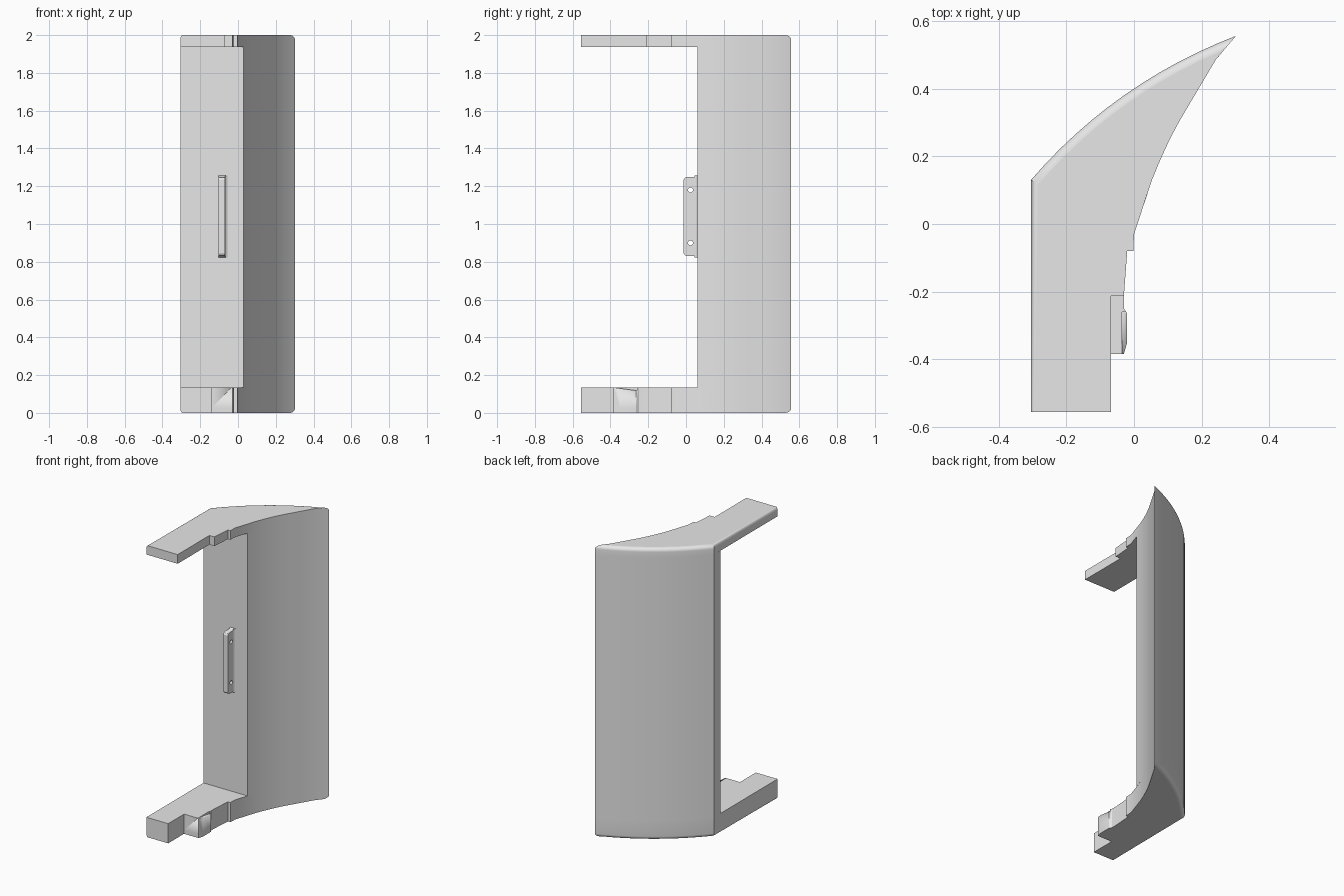
import bpy, bmesh
from math import sin, cos, pi, radians

cube = bpy.data.objects.get("Cube")
if cube:
    bpy.data.objects.remove(cube, do_unlink=True)

grey = bpy.data.materials.new("light_grey")
grey.use_nodes = True
grey.diffuse_color = (0.8, 0.8, 0.8, 1)
grey.node_tree.nodes["Principled BSDF"].inputs["Base Color"].default_value = (0.8, 0.8, 0.8, 1)


def loft(name, layers):
    """Closed solid skinned through matching rings of points."""
    bm = bmesh.new()
    rings = [[bm.verts.new(p) for p in ring] for ring in layers]
    n = len(rings[0])
    for a, b in zip(rings, rings[1:]):
        for i in range(n):
            j = (i + 1) % n
            bm.faces.new((a[i], a[j], b[j], b[i]))
    bm.faces.new(rings[0])
    bm.faces.new(rings[-1])
    bmesh.ops.recalc_face_normals(bm, faces=bm.faces)
    mesh = bpy.data.meshes.new(name)
    bm.to_mesh(mesh)
    bm.free()
    mesh.materials.append(grey)
    obj = bpy.data.objects.new(name, mesh)
    bpy.context.collection.objects.link(obj)
    bpy.ops.object.select_all(action='DESELECT')
    obj.select_set(True)
    bpy.context.view_layer.objects.active = obj
    bpy.ops.object.shade_smooth_by_angle(angle=radians(30))
    for face in mesh.polygons:            # keep the end caps flat
        if len(face.vertices) > 4:
            face.use_smooth = False
    return obj


def along_x(outline, x0, x1):
    return [[(x, y, z) for y, z in outline] for x in (x0, x1)]


def cut(obj, cutter):
    cutter.hide_render = True
    cutter.hide_viewport = True
    cutter.display_type = 'WIRE'
    mod = obj.modifiers.new("cut", 'BOOLEAN')
    mod.operation = 'DIFFERENCE'
    mod.solver = 'EXACT'
    mod.object = cutter


# Shared plan outline: hollow right side, pointed tip, bowed back
LEFT, FRONT = -0.305, -0.557
TIP = (0.302, 0.557)
INNER = [(0.053, 0.13), (0.077, 0.188), (0.104, 0.247), (0.133, 0.302),
         (0.163, 0.353), (0.195, 0.407), (0.242, 0.486)]
CENTRE, RADIUS, STEPS = (0.832, -0.843), 1.4965, 12


def back_arc(d=0.0):
    """Back edge from tip to left corner, drawn in by d."""
    pts = [(TIP[0] - 1.16 * d, TIP[1] - 1.37 * d)]
    for i in range(1, STEPS + 1):
        a = radians(110.7 + 28.7 * i / STEPS)
        r = RADIUS - d
        pts.append((CENTRE[0] + r * cos(a), CENTRE[1] + r * sin(a)))
    return pts


def slab(name, side, z_outer, z_inner, fillet=0.025):
    """End slab with its outer back edge rounded."""
    up = 1 if z_inner > z_outer else -1
    layers = []
    for k in range(7):
        a = k / 6 * pi / 2
        d = fillet * (1 - sin(a))
        ring = [(LEFT + 0.4 * d, FRONT)] + side + INNER + back_arc(d)
        z = z_outer + up * fillet * (1 - cos(a))
        layers.append([(x, y, z) for x, y in ring])
    layers.append([(x, y, z_inner) for x, y, _ in layers[-1]])
    return loft(name, layers)


Z0, Z1 = 0.135, 1.937
NOTCH = [(-0.02, -0.08), (-0.002, -0.08), (0.0, -0.03)]

# Upper arm
slab("upper_arm", [(-0.068, FRONT), (-0.068, -0.213), (-0.03, -0.213)] + NOTCH, 2.0, Z1)

# Lower arm with a stepped block and side bump
lower = slab("lower_arm", [(-0.14, FRONT), (-0.14, -0.385), (-0.03, -0.385),
                           (-0.02, -0.35), (-0.02, -0.265), (-0.03, -0.25),
                           (-0.03, -0.213)] + NOTCH, 0.0, Z0)
wedge = loft("wedge_cutter", along_x([(-0.386, Z0 + 0.01), (-0.386, Z0),
                                      (-0.26, 0.118), (-0.26, Z0 + 0.01)], -0.035, 0.02))
cut(lower, wedge)

# Upright wall between the arms
plan = [(LEFT, 0.06), (0.03, 0.06)] + INNER + back_arc()
loft("curved_wall", [[(x, y, z) for x, y in plan] for z in (Z0, Z1)])

# Mounting lug with flared foot and two screw holes
half = [(0.062, 0.22), (0.055, 0.213), (0.047, 0.21), (0.004, 0.21),
        (-0.006, 0.205), (-0.012, 0.195)]
MID = 1.04
outline = [(y, MID + h) for y, h in half] + [(y, MID - h) for y, h in reversed(half)]
lug = loft("mounting_lug", along_x(outline, -0.103, -0.068))
for dz in (-0.14, 0.14):
    hole = [(0.024 + 0.013 * cos(i * pi / 8), MID + dz + 0.013 * sin(i * pi / 8))
            for i in range(16)]
    cut(lug, loft("hole_cutter", along_x(hole, -0.2, 0.0)))

# Fillet along the foot of the lug
foot = [(-0.07, 0.062), (-0.07, 0.045), (-0.068, 0.045), (-0.064, 0.055), (-0.055, 0.061)]
loft("lug_fillet", [[(x, y, MID + h) for x, y in foot] for h in (-0.217, 0.217)])
